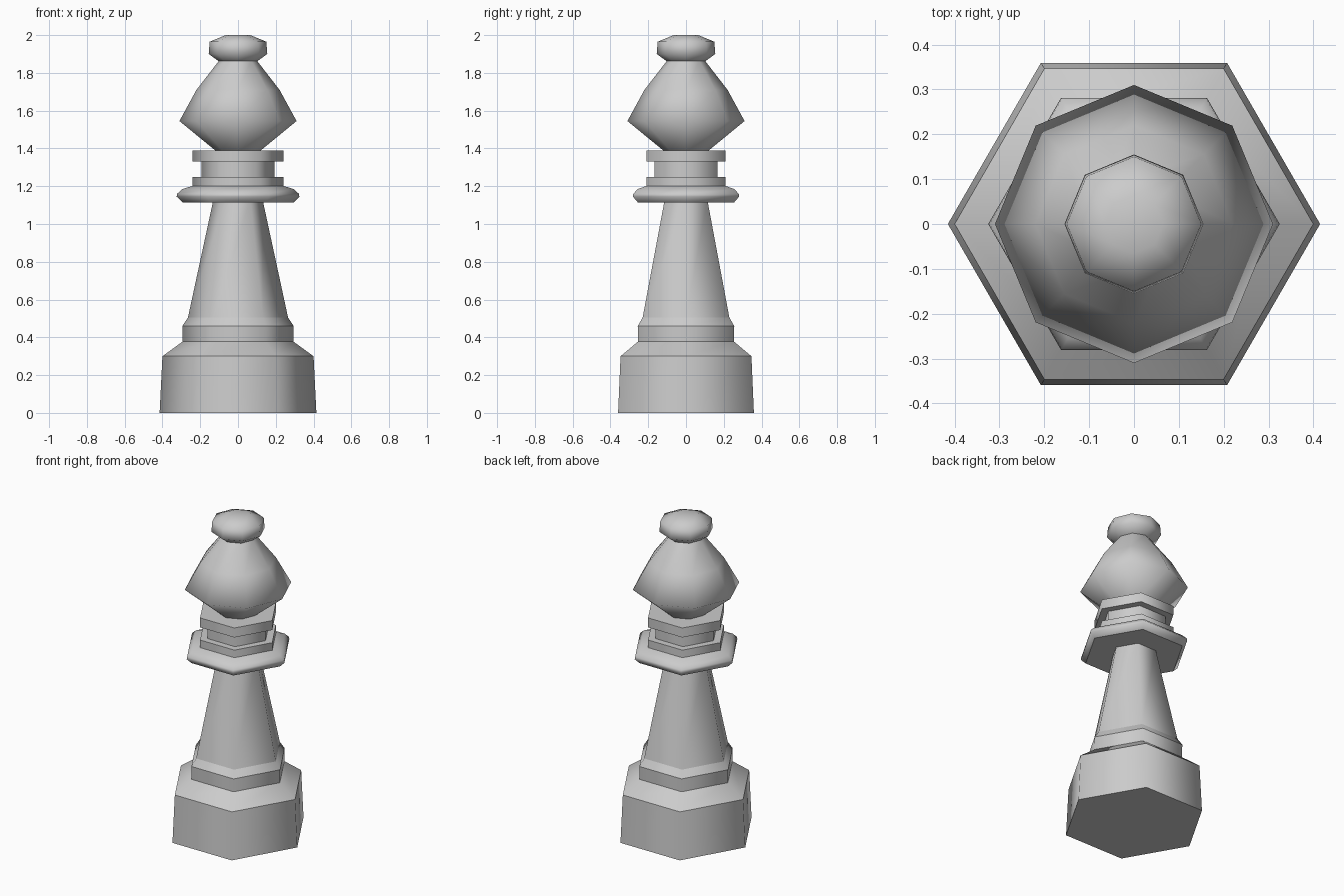
import bpy, bmesh
from math import cos, sin, tau

cube = bpy.data.objects.get("Cube")
if cube:
    bpy.data.objects.remove(cube, do_unlink=True)

grey = bpy.data.materials.new("stone grey")
grey.use_nodes = True
colour = (0.6, 0.6, 0.6, 1)
grey.diffuse_color = colour
grey.node_tree.nodes["Principled BSDF"].inputs["Base Color"].default_value = colour


def turned(name, sides, profile, creases=()):
    """Loft regular polygons through (radius, height); creases are sharp rings."""
    bm = bmesh.new()
    rings = [[bm.verts.new((r * cos(tau * i / sides), r * sin(tau * i / sides), z))
              for i in range(sides)] for r, z in profile]
    for a, b in zip(rings, rings[1:]):
        for i in range(sides):
            j = (i + 1) % sides
            bm.faces.new((a[i], a[j], b[j], b[i]))
    bm.faces.new(rings[0][::-1])
    bm.faces.new(rings[-1])
    for f in bm.faces:
        f.smooth = True
    for k in creases:
        ring = set(rings[k])
        for e in bm.edges:
            if set(e.verts) <= ring:
                e.smooth = False
    mesh = bpy.data.meshes.new(name)
    bm.to_mesh(mesh)
    bm.free()
    mesh.materials.append(grey)
    obj = bpy.data.objects.new(name, mesh)
    bpy.context.collection.objects.link(obj)
    return obj


# Six-sided foot, collar and shaft
turned("base", 6, [(.415, 0), (.4, .3), (.29, .38)], (0, 1, 2))
turned("base_collar", 6, [(.293, .37), (.295, .46)], (0, 1))
turned("shaft", 6, [(.295, .46), (.265, .505), (.13, 1.13)], (0, 1, 2))

# Six-sided rounded flange and stacked neck rings
turned("flange", 6, [(.295, 1.115), (.325, 1.145), (.322, 1.16),
                     (.295, 1.185), (.23, 1.205)], (0, 4))
turned("lower_ring", 6, [(.24, 1.19), (.24, 1.25)], (0, 1))
turned("neck", 6, [(.193, 1.24), (.193, 1.34)], (0, 1))
turned("upper_ring", 6, [(.24, 1.33), (.24, 1.39)], (0, 1))

# Eight-sided head and finial
turned("head", 8, [(.115, 1.385), (.31, 1.545), (.22, 1.71), (.1, 1.865)], (0, 3))
turned("finial", 8, [(.1, 1.86), (.155, 1.9), (.15, 1.965), (.065, 2)], (0,))
